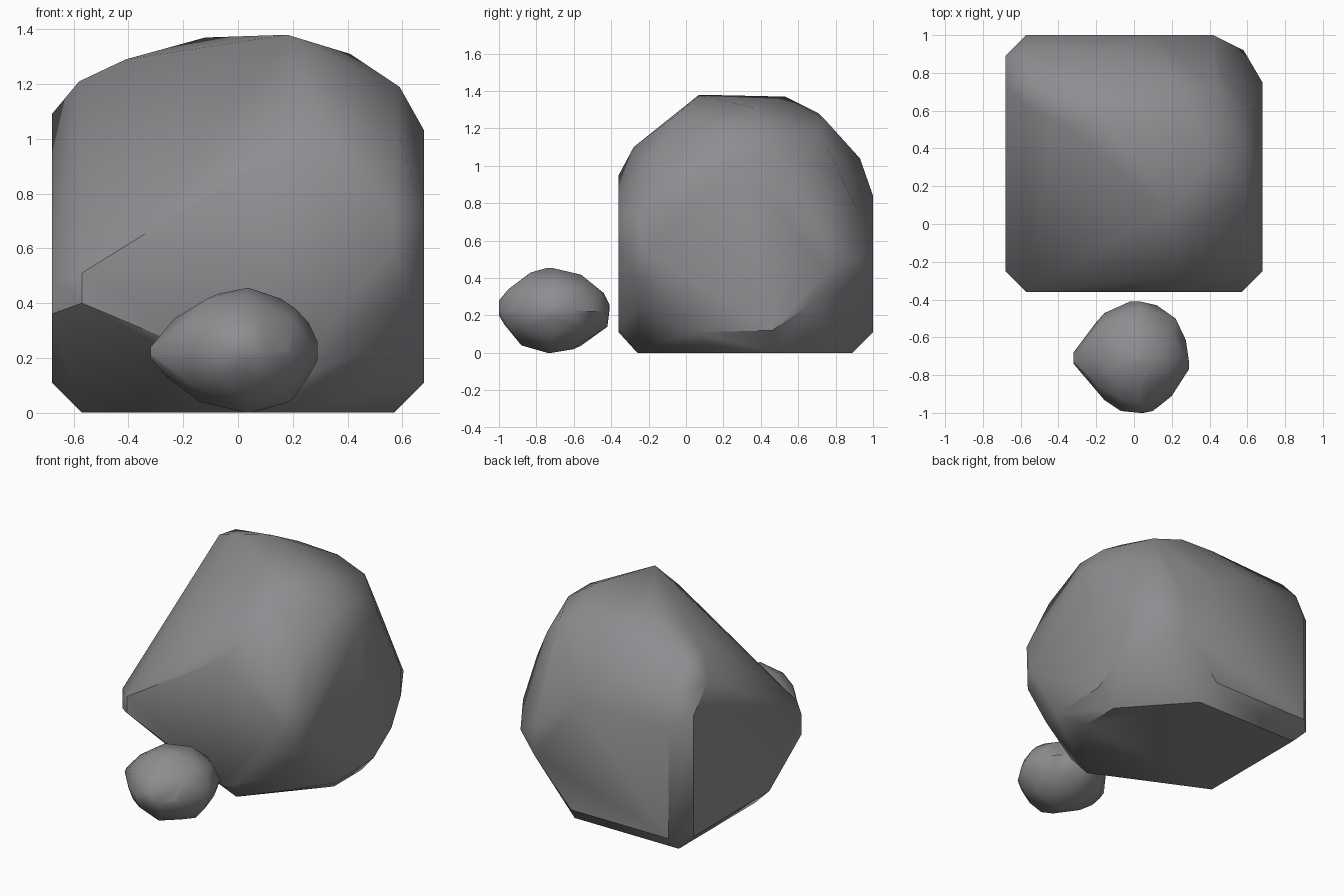
import bpy, bmesh, math
from mathutils import Vector

if "Cube" in bpy.data.objects:
    bpy.data.objects.remove(bpy.data.objects["Cube"])

stone = bpy.data.materials.new("grey stone")
stone.diffuse_color = (0.27, 0.27, 0.285, 1)
stone.use_nodes = True
stone.node_tree.nodes["Principled BSDF"].inputs["Base Color"].default_value = stone.diffuse_color


def rock(name, points, angle):
    """Convex boulder wrapped around a set of corner points."""
    bm = bmesh.new()
    for p in points:
        bm.verts.new(p)
    res = bmesh.ops.convex_hull(bm, input=bm.verts[:])
    junk = {g for g in res["geom_interior"] + res["geom_unused"]
            if isinstance(g, bmesh.types.BMVert)}
    bmesh.ops.delete(bm, geom=list(junk), context='VERTS')
    bmesh.ops.dissolve_limit(bm, angle_limit=math.radians(2),
                             verts=bm.verts[:], edges=bm.edges[:])
    bmesh.ops.recalc_face_normals(bm, faces=bm.faces[:])
    me = bpy.data.meshes.new(name)
    bm.to_mesh(me)
    bm.free()
    me.materials.append(stone)
    ob = bpy.data.objects.new(name, me)
    bpy.context.collection.objects.link(ob)
    bpy.ops.object.select_all(action='DESELECT')
    ob.select_set(True)
    bpy.context.view_layer.objects.active = ob
    bpy.ops.object.shade_smooth_by_angle(angle=math.radians(angle))
    return ob


# Large boulder: the flat sides, each given as a 2D outline
bottom = [(-.57, .89), (.2, .89), (.57, .48), (.57, .2), (.17, -.26), (-.57, .09)]
left = [(.89, .92), (.74, 1.09), (-.25, .49), (-.25, .36), (.09, .11), (.89, .11)]
right = [(-.25, .73), (-.22, .55), (.05, .11), (.46, .12), (.65, .25), (.75, .43),
         (.75, .61), (.6, .85), (.3, 1.03)]
front = [(-.57, .51), (-.57, .4), (.12, .11), (.22, .13), (.57, .6), (.57, .73), (.14, .95)]
back = [(-.57, .11), (.15, .11), (.42, .4), (.42, .6), (.1, .84), (-.4, .84), (-.57, .84)]
pts = [(x, y, 0) for x, y in bottom]
pts += [(-.68, y, z) for y, z in left] + [(.68, y, z) for y, z in right]
pts += [(x, -.36, z) for x, z in front] + [(x, 1, z) for x, z in back]
# rounded crown and shoulders
pts += [(.18, .07, 1.38), (.32, -.04, 1.28), (.25, -.28, 1.1), (-.12, .53, 1.37),
        (-.41, .55, 1.29), (-.58, .63, 1.21), (-.57, .79, 1.19), (-.57, .92, 1.05),
        (.41, .36, 1.31), (.59, .4, 1.19), (.6, .61, 1.03), (.44, .71, 1.19),
        (.45, .82, .96), (.22, .74, 1.25), (-.05, .71, 1.28), (-.1, .93, 1.04),
        (.58, .92, .5), (.59, .17, 1.19), (.58, -.15, 1.04)]
# bulge low on the front right corner
pts += [(.62, -.31, .47), (.52, -.25, .24), (.39, -.15, .05)]
rock("large_boulder", pts, 42)

# Small boulder: three outlines through the middle plus a rounded core
f = [(-.32, .24), (-.32, .2), (-.26, .13), (-.1, .03), (.05, 0), (.19, .04), (.29, .19),
     (.29, .26), (.21, .38), (.04, .455), (-.07, .435), (-.17, .37), (-.28, .28)]
t = [(-.32, -.68), (-.32, -.74), (-.07, -.99), (.05, -1), (.1, -.99), (.2, -.91),
     (.29, -.77), (.28, -.67), (.22, -.5), (.12, -.43), (-.02, -.41), (-.2, -.52)]
s = [(-1, .28), (-1, .2), (-.97, .15), (-.88, .04), (-.74, 0), (-.6, .02), (-.42, .14),
     (-.41, .26), (-.44, .32), (-.57, .42), (-.74, .455), (-.83, .43), (-.95, .34)]
pts = [(x, -.72, z) for x, z in f] + [(x, y, .22) for x, y in t] + [(.03, y, z) for y, z in s]
core = bmesh.new()
bmesh.ops.create_icosphere(core, subdivisions=2, radius=1)
pts += [Vector((.008 + .28 * v.co.x, -.702 + .285 * v.co.y, .228 + .222 * v.co.z))
        for v in core.verts]
core.free()
rock("small_boulder", pts, 35)
